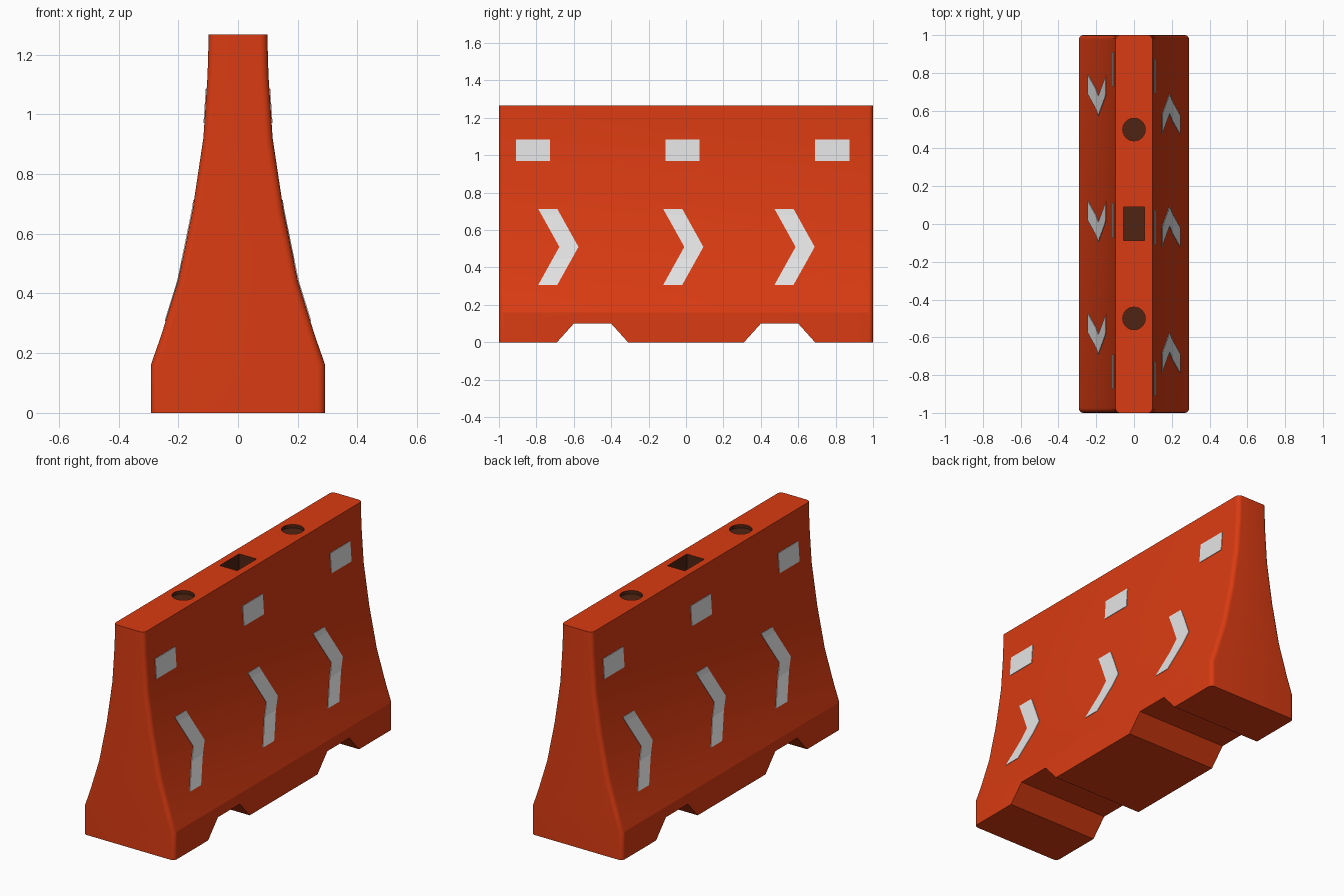
import bpy, bmesh, math

if "Cube" in bpy.data.objects:
    bpy.data.objects.remove(bpy.data.objects["Cube"])

# Half outline of the barrier cross-section (x, z), foot to top
PROFILE = [(0.292, 0.0), (0.292, 0.16), (0.257, 0.26), (0.2, 0.445),
           (0.152, 0.68), (0.116, 0.92), (0.102, 1.13), (0.098, 1.267)]
TOP = PROFILE[-1][1]


def material(name, rgb):
    m = bpy.data.materials.new(name)
    m.diffuse_color = (*rgb, 1)
    m.use_nodes = True
    m.node_tree.nodes["Principled BSDF"].inputs["Base Color"].default_value = m.diffuse_color
    return m


ORANGE = material("barrier orange", (0.70, 0.044, 0.006))
WHITE = material("reflective white", (0.78, 0.78, 0.78))
DARK = material("dark opening", (0.08, 0.017, 0.006))


def make_object(name, bm, mat):
    bmesh.ops.recalc_face_normals(bm, faces=bm.faces[:])
    me = bpy.data.meshes.new(name)
    bm.to_mesh(me)
    bm.free()
    me.materials.append(mat)
    ob = bpy.data.objects.new(name, me)
    bpy.context.collection.objects.link(ob)
    return ob


def prism(pts, vec):
    """Extrude a closed loop of 3D points along vec."""
    bm = bmesh.new()
    face = bm.faces.new([bm.verts.new(p) for p in pts])
    ext = bmesh.ops.extrude_face_region(bm, geom=[face])
    verts = [v for v in ext["geom"] if isinstance(v, bmesh.types.BMVert)]
    bmesh.ops.translate(bm, verts=verts, vec=vec)
    return bm


def cut(target, cutter):
    mod = target.modifiers.new("cut", "BOOLEAN")
    mod.object = cutter
    mod.solver = "EXACT"
    mod.material_mode = "TRANSFER"
    bpy.context.view_layer.objects.active = target
    bpy.ops.object.modifier_apply(modifier=mod.name)
    bpy.data.objects.remove(cutter)


# Barrier body, with rounded upright corners
outline = PROFILE + [(-x, z) for x, z in reversed(PROFILE)]
bm = prism([(x, -1, z) for x, z in outline], (0, 2, 0))
corners = [e for e in bm.edges
           if abs(e.verts[0].co.y - e.verts[1].co.y) < 1e-4
           and abs(e.verts[0].co.z - e.verts[1].co.z) > 1e-4]
bmesh.ops.recalc_face_normals(bm, faces=bm.faces[:])
bmesh.ops.bevel(bm, geom=corners, offset=0.025, segments=6, profile=0.5,
                affect="EDGES")
body = make_object("barrier_body", bm, ORANGE)

# Forklift notches across the foot
for c in (-0.5, 0.5):
    pts = [(-0.5, c + y, z) for y, z in
           ((-0.29, -0.1), (0.29, -0.1), (0.19, 0.0), (0.1, 0.1),
            (-0.1, 0.1), (-0.19, 0.0))]
    cut(body, make_object("notch_cutter", prism(pts, (1, 0, 0)), ORANGE))

# Round fill caps and square socket in the top
for c in (-0.5, 0.5):
    ring = [(0.06 * math.cos(a), c + 0.06 * math.sin(a), TOP - 0.02)
            for a in (math.tau * i / 24 for i in range(24))]
    cut(body, make_object("cap_cutter", prism(ring, (0, 0, 0.2)), DARK))
square = [(x, y, TOP - 0.1) for x, y in
          ((-0.056, -0.087), (0.056, -0.087), (0.056, 0.09), (-0.056, 0.09))]
cut(body, make_object("socket_cutter", prism(square, (0, 0, 0.2)), DARK))

bpy.ops.object.select_all(action="DESELECT")
body.select_set(True)
bpy.context.view_layer.objects.active = body
bpy.ops.object.shade_smooth_by_angle(angle=math.radians(18))


def surface_x(z):
    """Half width of the body at height z."""
    for (x0, z0), (x1, z1) in zip(PROFILE, PROFILE[1:]):
        if z0 <= z <= z1 and z1 > z0:
            return x0 + (x1 - x0) * (z - z0) / (z1 - z0)
    return PROFILE[-1][0]


def sticker(name, z_low, z_high, left, right, side):
    """Thin plate hugging the side wall; left/right give y at height z."""
    mid = (z_low + z_high) / 2
    levels = sorted({z_low, mid, z_high} |
                    {z for _, z in PROFILE if z_low < z < z_high})
    bm = bmesh.new()
    rows = []
    for z in levels:
        rows.append([bm.verts.new((side * (surface_x(z) + d), side * y, z))
                     for d, y in ((0.003, left(z)), (0.003, right(z)),
                                  (-0.003, right(z)), (-0.003, left(z)))])
    for a, b in zip(rows, rows[1:]):
        for i in range(4):
            j = (i + 1) % 4
            bm.faces.new((a[i], a[j], b[j], b[i]))
    bm.faces.new(rows[0])
    bm.faces.new(rows[-1])
    make_object(name, bm, WHITE)


# Reflectors and arrow chevrons; the far side is the near side turned 180 degrees
for side, label in ((1, "right"), (-1, "left")):
    for y in (-0.91, -0.11, 0.69):
        sticker(label + "_reflector", 0.97, 1.085,
                lambda z: y, lambda z: y + 0.183, side)
    for y in (-0.79, -0.122, 0.473):
        def lean(z):
            return y + 0.113 * (1 - abs(z - 0.51) / 0.203)
        sticker(label + "_chevron", 0.307, 0.713,
                lean, lambda z: lean(z) + 0.102, side)
